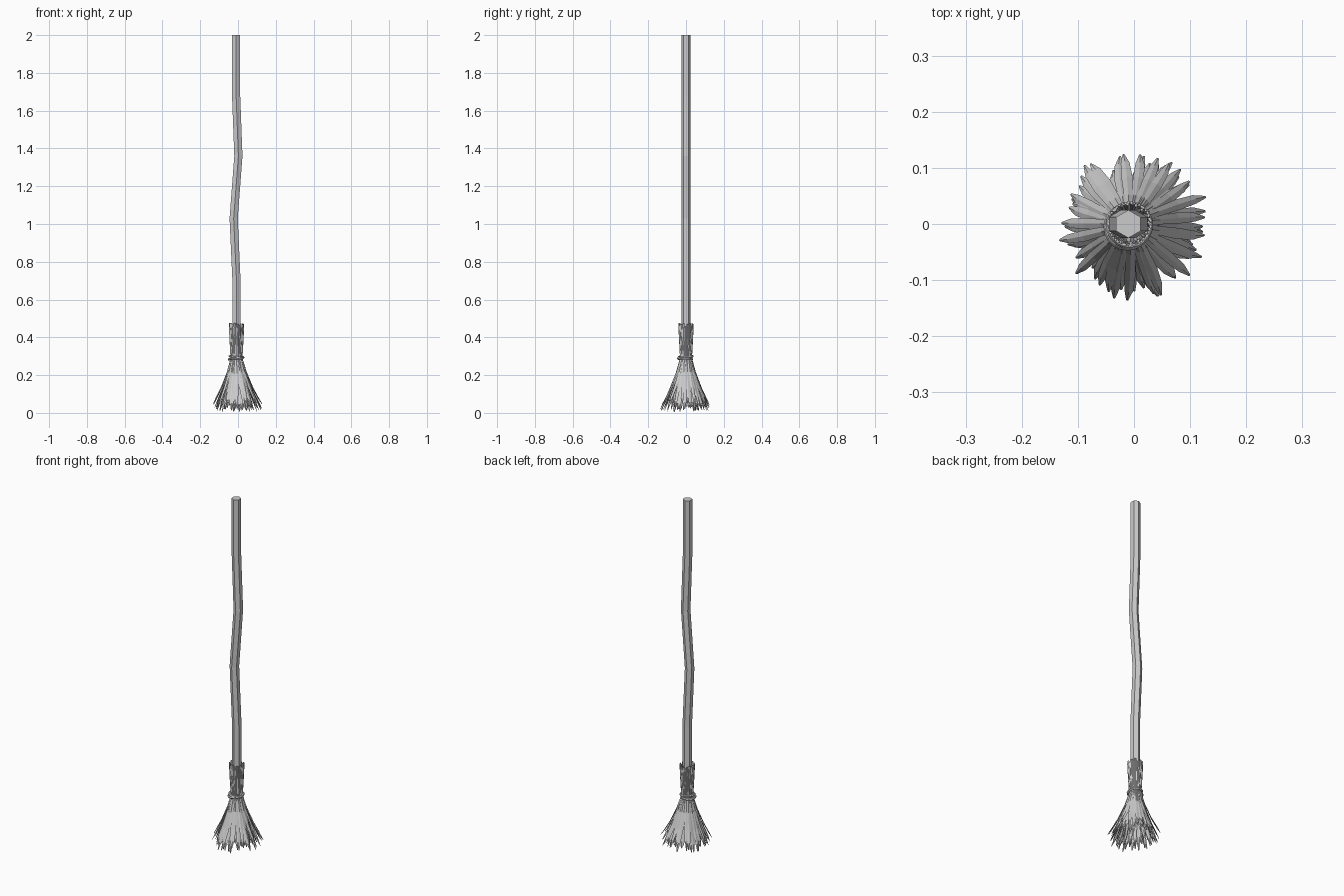
import bpy, math, random
from mathutils import Vector

if "Cube" in bpy.data.objects:
    bpy.data.objects.remove(bpy.data.objects["Cube"])

random.seed(4)
CX = -0.008  # axis of the handle and binding


def make_object(name, verts, faces):
    mesh = bpy.data.meshes.new(name)
    mesh.from_pydata(verts, [], faces)
    mesh.update()
    ob = bpy.data.objects.new(name, mesh)
    bpy.context.collection.objects.link(ob)
    return ob


def loft(rings, verts, faces):
    """Skin equal-sized rings and cap both ends."""
    base, n = len(verts), len(rings[0])
    for ring in rings:
        verts.extend(ring)
    for i in range(len(rings) - 1):
        for j in range(n):
            a, b = base + i * n + j, base + i * n + (j + 1) % n
            faces.append((a, b, b + n, a + n))
    faces.append(tuple(base + j for j in reversed(range(n))))
    faces.append(tuple(base + (len(rings) - 1) * n + j for j in range(n)))


# Crooked six-sided handle
path = [(-0.008, 0.25), (-0.008, 0.7), (-0.023, 1.03), (0.002, 1.36), (-0.010, 1.68), (-0.010, 2.0)]
verts, faces = [], []
loft([[(x + 0.025 * math.cos(math.radians(30 + 60 * k)),
        0.025 * math.sin(math.radians(30 + 60 * k)), z) for k in range(6)]
      for x, z in path], verts, faces)
make_object("handle", verts, faces)

# Bristle profile: height, radius from the axis, half width of the blade
PROFILE = [(0.47, 0.038, 0.0035), (0.40, 0.035, 0.006), (0.29, 0.029, 0.006),
           (0.21, 0.050, 0.008), (0.12, 0.083, 0.010), (0.06, 0.110, 0.008), (0.025, 0.126, 0.002)]


def bristle(angle, spread, drop, lift, thick, verts, faces):
    """One leaf-shaped blade with a diamond section following the profile."""
    swing = random.uniform(-0.12, 0.12)
    rings = []
    for i, (z, r, w) in enumerate(PROFILE):
        t = max(0, i - 2) / 4
        a = angle + swing * t
        out = Vector((math.cos(a), math.sin(a), 0))
        side = Vector((-out.y, out.x, 0))
        rad = 0.029 + (r - 0.029) * spread if i > 2 else r - 0.007 * (1 - min(spread, 1))
        height = z + drop * t + (lift * (2 - i) / 2 if i < 2 else 0)
        # keep the top on the handle axis and the flare centred on the origin
        c = Vector((CX * (1 - t), 0, height)) + out * rad
        th = thick * (0.4 if i == 6 else 1)
        rings.append([c + side * w, c - out * th, c - side * w, c + out * th])
    loft(rings, verts, faces)


# Outer, middle and inner layers of bristles
for name, count, low, high in (("outer_bristles", 46, 0.92, 1.12),
                               ("middle_bristles", 30, 0.68, 0.9),
                               ("inner_bristles", 16, 0.35, 0.65)):
    verts, faces = [], []
    for k in range(count):
        spread = random.uniform(low, high)
        drop = random.uniform(-0.015, 0.03) if high > 1 else random.uniform(-0.02, 0.02)
        angle = math.tau * (k + random.uniform(-0.3, 0.3)) / count
        bristle(angle, spread, drop, random.uniform(-0.02, 0.006), 0.0028, verts, faces)
    make_object(name, verts, faces)

# Two tilted loops of cord around the waist
for name, x, y, z, tilt in (("upper_cord", CX, -0.002, 0.297, (0.06, 0.10, 0)),
                            ("lower_cord", CX - 0.004, -0.005, 0.286, (-0.05, -0.08, 0))):
    bpy.ops.mesh.primitive_torus_add(major_segments=20, minor_segments=6, major_radius=0.036,
                                     minor_radius=0.0065, location=(x, y, z), rotation=tilt)
    bpy.context.object.name = name
    bpy.ops.object.shade_smooth_by_angle()
